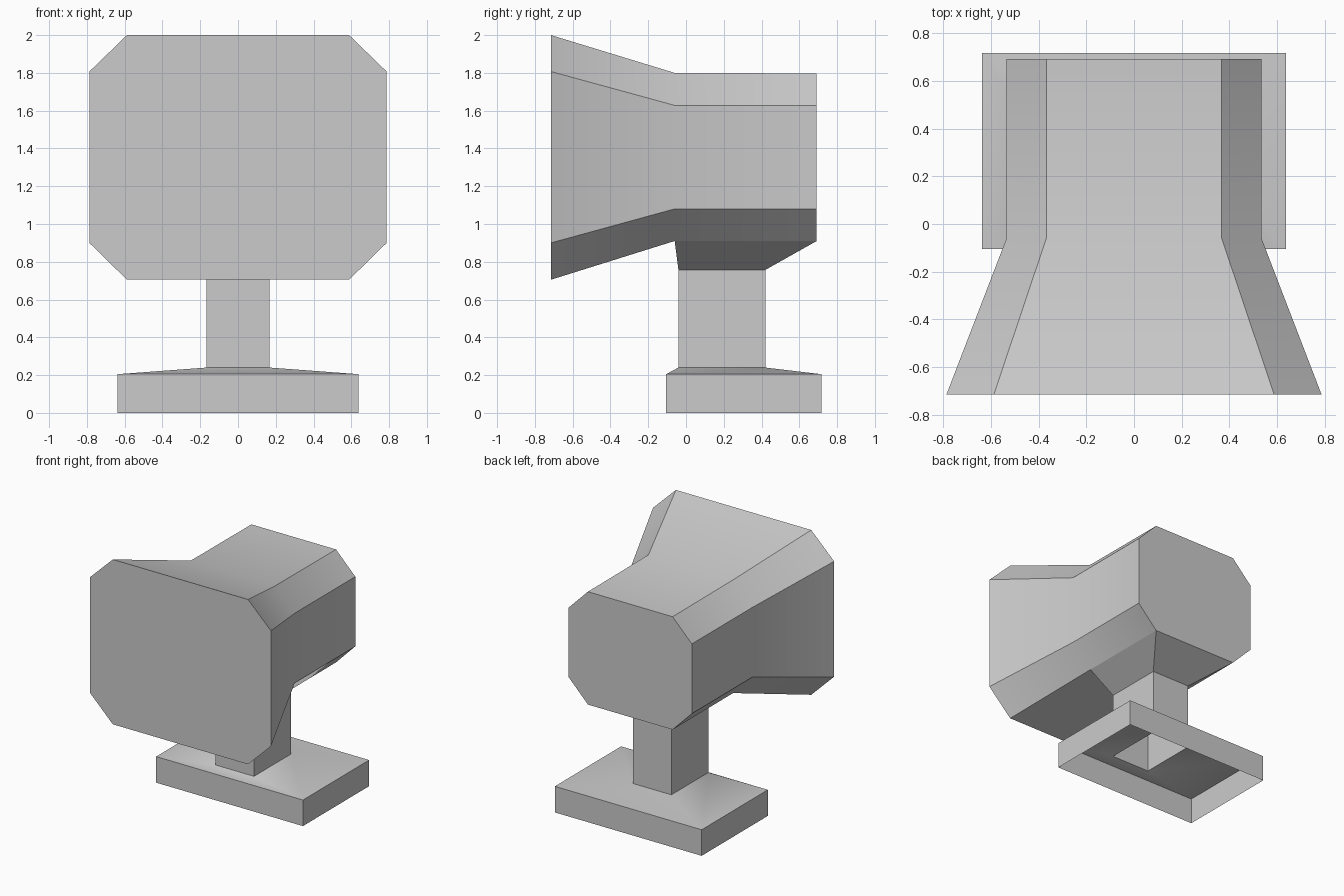
import bpy
import bmesh

cube = bpy.data.objects.get("Cube")
if cube:
    bpy.data.objects.remove(cube, do_unlink=True)

grey = bpy.data.materials.new("light_grey")
grey.use_nodes = True
colour = (0.6, 0.6, 0.6, 1)
grey.diffuse_color = colour
grey.node_tree.nodes["Principled BSDF"].inputs["Base Color"].default_value = colour


def octagon(y, half, half_flat, bottom, low, high, top):
    """Bevelled rectangle facing along y, starting with its bottom edge."""
    right = [(half_flat, bottom), (half, low), (half, high), (half_flat, top)]
    ring = right + [(-x, z) for x, z in reversed(right)]
    return [(x, y, z) for x, z in ring]


def rectangle(half, front, back, z):
    return [(-half, front, z), (half, front, z), (half, back, z), (-half, back, z)]


def loft(name, rings, cap_start=False, cap_end=False, skip=None):
    """Bridge matching rings; skip leaves out (ring, side) as an opening."""
    bm = bmesh.new()
    loops = [[bm.verts.new(p) for p in ring] for ring in rings]
    count = len(rings[0])
    for r, (a, b) in enumerate(zip(loops, loops[1:])):
        for i in range(count):
            if (r, i) != skip:
                j = (i + 1) % count
                bm.faces.new((a[i], a[j], b[j], b[i]))
    if cap_start:
        bm.faces.new(list(reversed(loops[0])))
    if cap_end:
        bm.faces.new(loops[-1])
    if cap_start:
        bmesh.ops.recalc_face_normals(bm, faces=bm.faces[:])
    mesh = bpy.data.meshes.new(name)
    bm.to_mesh(mesh)
    bm.free()
    mesh.materials.append(grey)
    obj = bpy.data.objects.new(name, mesh)
    bpy.context.collection.objects.link(obj)
    bpy.ops.object.select_all(action='DESELECT')
    obj.select_set(True)
    bpy.context.view_layer.objects.active = obj
    bpy.ops.object.shade_smooth_by_angle(angle=0.52)
    return obj


# Flared housing, open underneath where the funnel joins
front = octagon(-0.715, 0.787, 0.588, 0.705, 0.9, 1.807, 2.0)
waist = octagon(-0.06, 0.535, 0.368, 0.91, 1.08, 1.628, 1.8)
rear = octagon(0.692, 0.535, 0.368, 0.91, 1.08, 1.628, 1.797)
loft("housing", [front, waist, rear], True, True, skip=(1, 7))

# Hollow stand, from the ground up to the housing
foot_bottom = rectangle(0.638, -0.105, 0.717, 0)
foot_top = rectangle(0.638, -0.105, 0.717, 0.205)
neck_bottom = rectangle(0.167, -0.04, 0.42, 0.24)
neck_top = rectangle(0.167, -0.04, 0.42, 0.757)
funnel_top = rectangle(0.368, -0.06, 0.692, 0.91)
loft("base", [foot_bottom, foot_top, neck_bottom])
loft("neck", [neck_bottom, neck_top])
loft("neck_funnel", [neck_top, funnel_top])
